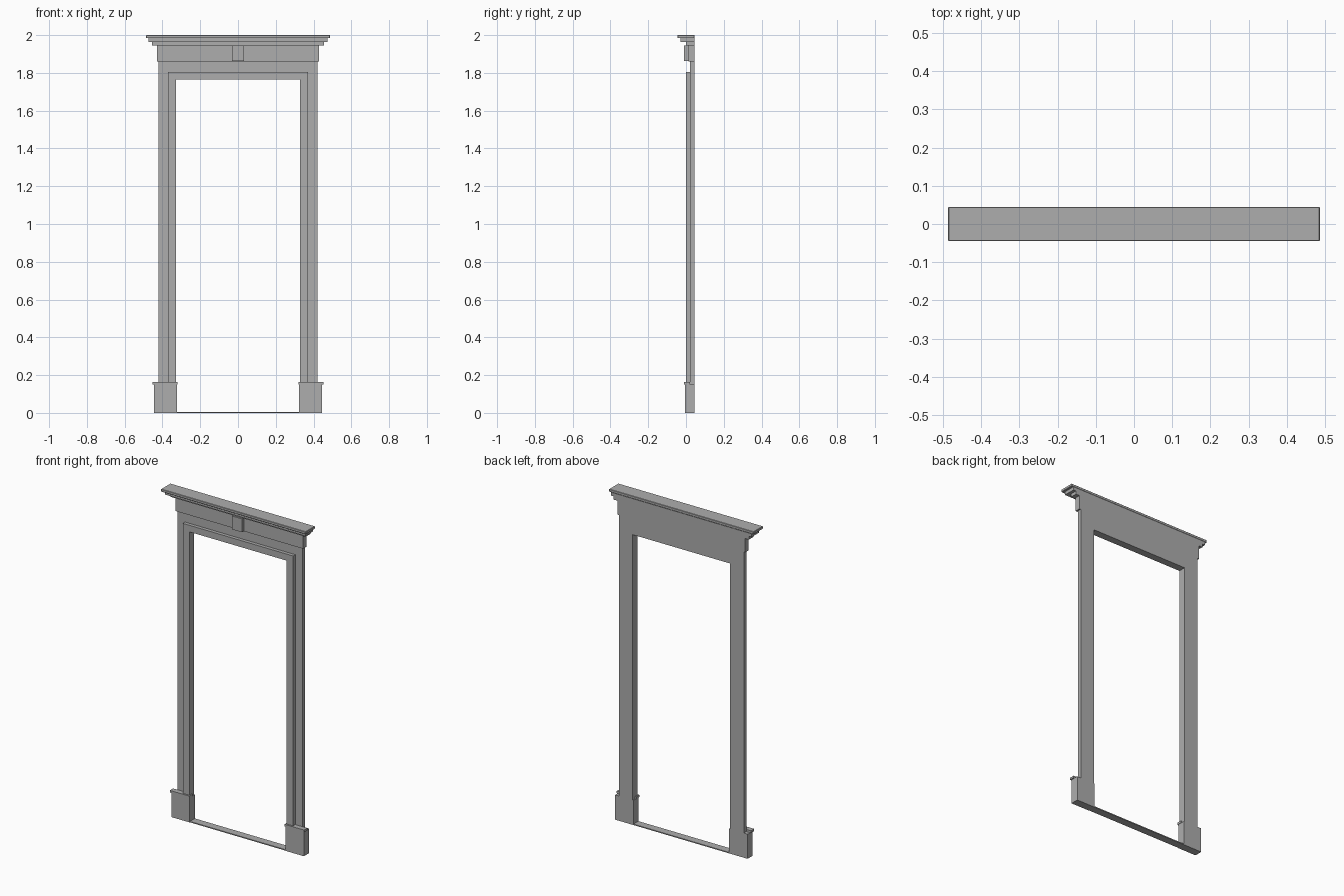
import bpy, bmesh

if "Cube" in bpy.data.objects:
    bpy.data.objects.remove(bpy.data.objects["Cube"])

BACK = 0.045  # shared rear plane

paint = bpy.data.materials.new("grey_paint")
paint.diffuse_color = (0.42, 0.42, 0.42, 1)
paint.use_nodes = True
paint.node_tree.nodes["Principled BSDF"].inputs["Base Color"].default_value = paint.diffuse_color


def extrude(name, outline, y0, y1):
    """Extrude an (x, z) outline from y0 to y1."""
    me = bpy.data.meshes.new(name)
    bm = bmesh.new()
    face = bm.faces.new([bm.verts.new((x, y0, z)) for x, z in outline])
    ext = bmesh.ops.extrude_face_region(bm, geom=[face])
    verts = [v for v in ext["geom"] if isinstance(v, bmesh.types.BMVert)]
    bmesh.ops.translate(bm, verts=verts, vec=(0, y1 - y0, 0))
    bmesh.ops.recalc_face_normals(bm, faces=bm.faces)
    bm.to_mesh(me)
    bm.free()
    me.materials.append(paint)
    ob = bpy.data.objects.new(name, me)
    bpy.context.collection.objects.link(ob)
    return ob


def box(name, x0, x1, y0, y1, z0, z1):
    return extrude(name, [(x0, z0), (x1, z0), (x1, z1), (x0, z1)], y0, y1)


def arch(name, inner, outer, z0, z_in, z_out, y0, y1):
    """Square-headed frame: two jambs joined by a lintel."""
    return extrude(name, [(-outer, z0), (-inner, z0), (-inner, z_in), (inner, z_in),
                          (inner, z0), (outer, z0), (outer, z_out), (-outer, z_out)], y0, y1)


# Backing board and raised inner moulding around the opening
arch("frame_board", 0.327, 0.421, 0.15, 1.765, 1.86, 0.021, BACK)
arch("inner_moulding", 0.327, 0.371, 0.15, 1.765, 1.805, 0.0, 0.021)

# Plinth blocks with thin caps in front of the board
for side, s in (("left", -1), ("right", 1)):
    box(side + "_plinth", *sorted((s * 0.322, s * 0.446)), -0.004, BACK, 0, 0.15)
    box(side + "_plinth_cap", *sorted((s * 0.32, s * 0.452)), -0.01, 0.021, 0.15, 0.163)

# Threshold strip
box("threshold", -0.322, 0.322, -0.002, BACK, 0, 0.006)

# Frieze and centre block
box("frieze", -0.43, 0.43, 0.012, BACK, 1.86, 1.944)
box("centre_block", -0.033, 0.033, -0.01, 0.012, 1.863, 1.944)

# Stepped cornice, each tier reaching further out
tiers = [(0.455, 0.0, 1.944, 1.964), (0.473, -0.028, 1.964, 1.984), (0.487, -0.045, 1.984, 2.0)]
for i, (w, front, z0, z1) in enumerate(tiers):
    tier = box(f"cornice_tier_{i + 1}", -w, w, front, BACK, z0, z1)
bevel = tier.modifiers.new("soft_edge", "BEVEL")
bevel.width = 0.002
bevel.segments = 1
